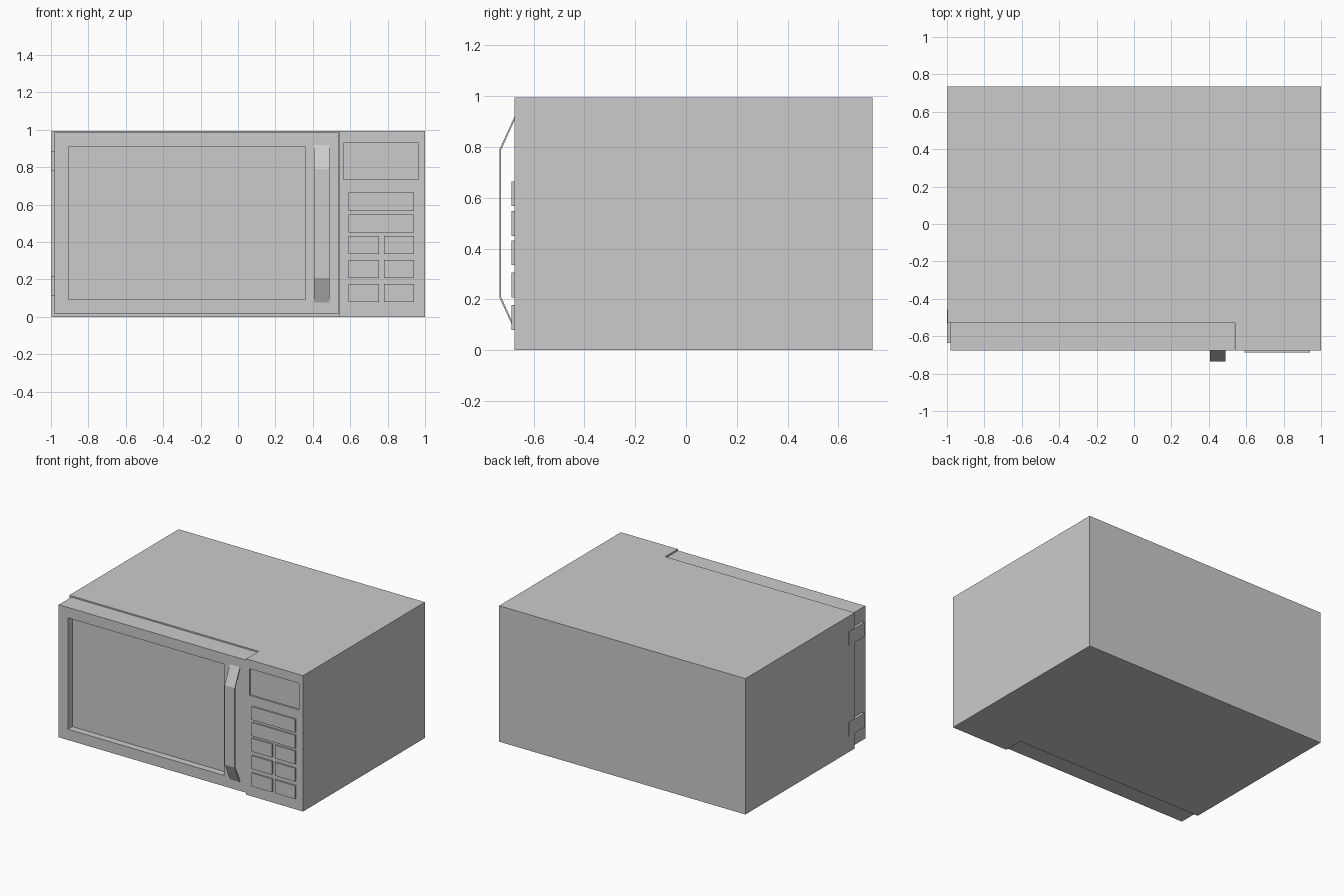
import bpy
import bmesh

cube = bpy.data.objects.get("Cube")
if cube:
    bpy.data.objects.remove(cube, do_unlink=True)

FRONT, BACK, TOP = -0.675, 0.735, 0.995
DOOR_BACK = -0.53

grey = bpy.data.materials.new("light_grey")
grey.use_nodes = True
colour = (0.6, 0.6, 0.6, 1)
grey.diffuse_color = colour
grey.node_tree.nodes["Principled BSDF"].inputs["Base Color"].default_value = colour


def prism(name, outline, axis, low, high, recess=None):
    """Extrude a 2D outline along x or z; recess = (x range, z range, depth) on the front."""
    bm = bmesh.new()
    place = {"x": lambda a, b: (low, a, b), "z": lambda a, b: (a, b, low)}[axis]
    base = bm.faces.new([bm.verts.new(place(a, b)) for a, b in outline])
    extruded = bmesh.ops.extrude_face_region(bm, geom=[base])["geom"]
    for v in extruded:
        if isinstance(v, bmesh.types.BMVert):
            setattr(v.co, axis, high)
    bmesh.ops.recalc_face_normals(bm, faces=bm.faces)
    if recess:
        sink_front(bm, *recess)
    mesh = bpy.data.meshes.new(name)
    bm.to_mesh(mesh)
    bm.free()
    mesh.materials.append(grey)
    obj = bpy.data.objects.new(name, mesh)
    bpy.context.collection.objects.link(obj)
    return obj


def sink_front(bm, xs, zs, depth):
    """Inset the foremost face to a rectangle and push it inwards."""
    face = min(bm.faces, key=lambda f: f.calc_center_median().y)
    mid = face.calc_center_median()
    bmesh.ops.inset_individual(bm, faces=[face], thickness=0.01)
    for v in face.verts:
        v.co.x = xs[v.co.x > mid.x]
        v.co.z = zs[v.co.z > mid.z]
    bmesh.ops.inset_individual(bm, faces=[face], thickness=0)
    for v in face.verts:
        v.co.y += depth


def box(name, xs, ys, zs, recess=None):
    (x0, x1), (y0, y1) = xs, ys
    return prism(name, [(x0, y0), (x1, y0), (x1, y1), (x0, y1)], "z", *zs, recess)


# Cabinet with a step for the door and a sunken display in the control panel
left, step = -0.996, 0.539
prism("cabinet",
      [(left, DOOR_BACK), (step, DOOR_BACK), (step, FRONT), (1, FRONT), (1, BACK), (left, BACK)],
      "z", 0, TOP, ((0.565, 0.965), (0.735, 0.93), 0.012))

# Door with a sunken window
box("door", (-0.98, 0.536), (FRONT, DOOR_BACK), (0.014, 0.985),
    ((-0.905, 0.36), (0.093, 0.908), 0.05))

# Hinges wrapping the door's edge
for name, z in (("lower_hinge", 0.115), ("upper_hinge", 0.78)):
    box(name, (-1, -0.978), (-0.637, -0.46), (z, z + 0.104))

# Bent strap handle
outer = [(FRONT, 0.92), (-0.735, 0.79), (-0.735, 0.207), (FRONT, 0.077)]
inner = [(FRONT, 0.905), (-0.728, 0.788), (-0.728, 0.209), (FRONT, 0.092)]
prism("handle", outer + inner[::-1], "x", 0.407, 0.488)

# Raised buttons: two wide rows, then three rows of pairs
wide, pair = [(0.59, 0.942)], [(0.59, 0.755), (0.78, 0.942)]
rows = [(0.567, wide), (0.45, wide), (0.335, pair), (0.208, pair), (0.08, pair)]
for r, (z, columns) in enumerate(rows, 1):
    for c, xs in enumerate(columns, 1):
        box(f"button_{r}_{c}", xs, (FRONT - 0.012, FRONT + 0.005), (z, z + 0.097))
